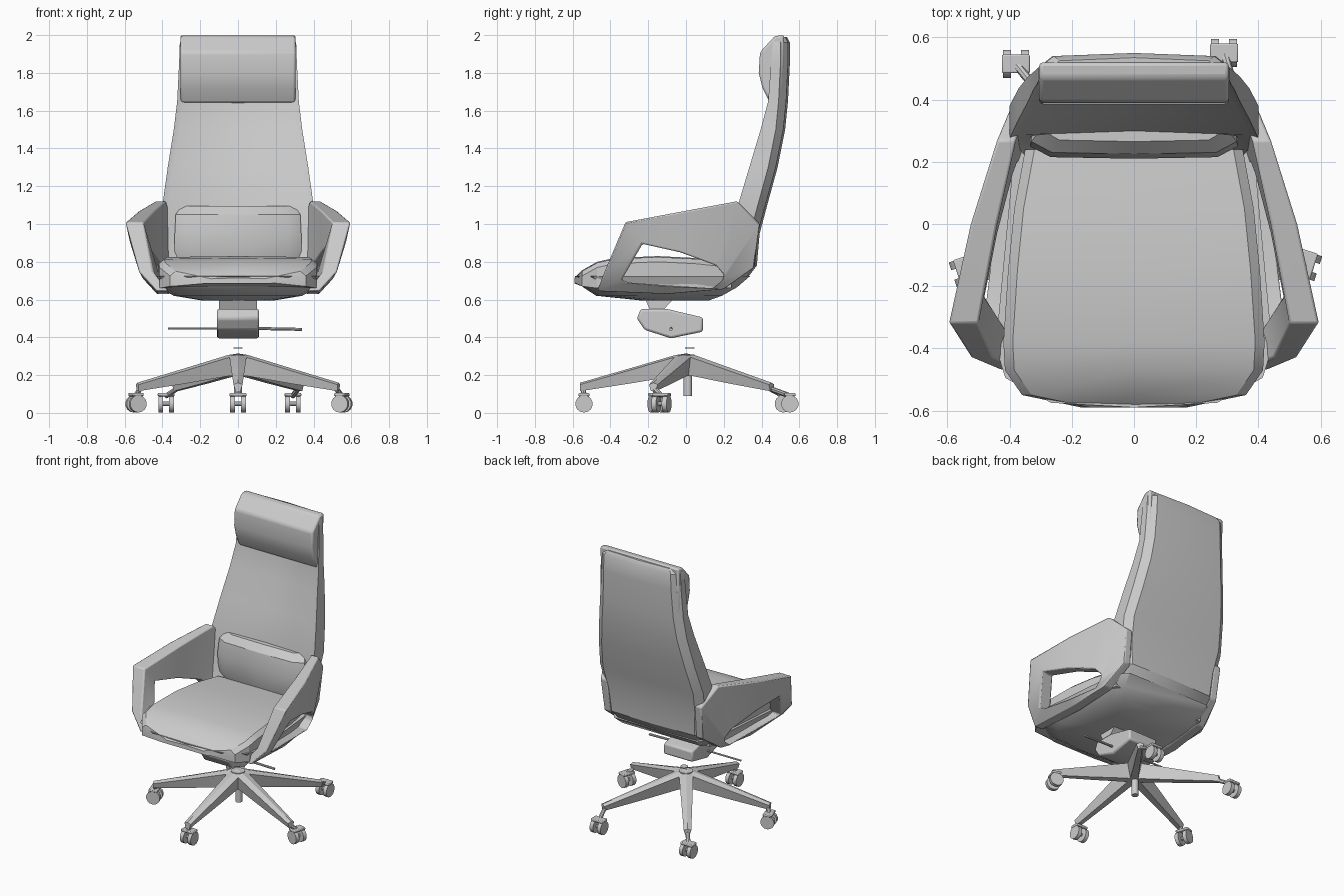
import bpy, bmesh, math
from mathutils import Matrix, Vector

if "Cube" in bpy.data.objects:
    bpy.data.objects.remove(bpy.data.objects["Cube"])


def loft(name, rings, bevel=0.0, wrap=False, mirror=False, angle=30):
    """Skin closed rings of points; wrap joins last ring to first, otherwise cap the ends."""
    bm = bmesh.new()
    vs = [[bm.verts.new(p) for p in r] for r in rings]
    n = len(vs[0])
    pairs = list(zip(vs, vs[1:])) + ([(vs[-1], vs[0])] if wrap else [])
    for a, b in pairs:
        for i in range(n):
            j = (i + 1) % n
            bm.faces.new((a[i], a[j], b[j], b[i]))
    if not wrap:
        bm.faces.new(vs[0])
        bm.faces.new(vs[-1])
    bmesh.ops.recalc_face_normals(bm, faces=bm.faces)
    return finish(name, bm, bevel, mirror, angle)


def finish(name, bm, bevel=0.0, mirror=False, angle=30):
    me = bpy.data.meshes.new(name)
    bm.to_mesh(me)
    bm.free()
    ob = bpy.data.objects.new(name, me)
    bpy.context.collection.objects.link(ob)
    bpy.ops.object.select_all(action='DESELECT')
    ob.select_set(True)
    bpy.context.view_layer.objects.active = ob
    bpy.ops.object.shade_smooth_by_angle(angle=math.radians(angle))
    if mirror:
        ob.modifiers.new("mirror", 'MIRROR')
    if bevel:
        b = ob.modifiers.new("bevel", 'BEVEL')
        b.width, b.segments, b.limit_method = bevel, 2, 'ANGLE'
    return ob


def extrude_x(name, profile, hw, bevel=0.0):
    return loft(name, [[(x, y, z) for y, z in profile] for x in (-hw, hw)], bevel)


def cylinder(name, p0, p1, r, seg=16):
    p0, p1 = Vector(p0), Vector(p1)
    d = p1 - p0
    bm = bmesh.new()
    m = Matrix.Translation((p0 + p1) / 2) @ d.to_track_quat('Z', 'Y').to_matrix().to_4x4()
    bmesh.ops.create_cone(bm, cap_ends=True, segments=seg, radius1=r, radius2=r,
                          depth=d.length, matrix=m)
    return finish(name, bm)


# Backrest shell: z, half width, front y, back y
back = [(.72, .35, .22, .33), (.78, .37, .24, .375), (.95, .385, .26, .39), (1.1, .40, .275, .43),
        (1.3, .372, .335, .485), (1.5, .34, .395, .525), (1.65, .322, .435, .54),
        (1.85, .312, .45, .55), (1.96, .308, .46, .55), (1.99, .29, .47, .535)]
loft("backrest", [[(-w, f, z), (-w + .03, f + .012, z), (0, f + .025, z), (w - .03, f + .012, z),
                   (w, f, z), (w, b - .05, z), (w - .05, b - .01, z), (0, b, z),
                   (-w + .05, b - .01, z), (-w, b - .05, z)] for z, w, f, b in back])

# Headrest pad wrapped over the top of the back
extrude_x("headrest", [(.445, 1.64), (.405, 1.72), (.385, 1.80), (.392, 1.91), (.47, 1.995),
                       (.52, 2.0), (.51, 1.65)], .305, .012)

# Lumbar cushion: z, half width, front y
lumbar = [(.77, .31, .24), (.82, .335, .225), (.95, .335, .21), (1.05, .33, .225), (1.095, .30, .265)]
loft("lumbar_cushion", [[(-w, f + .04, z), (-w * .8, f + .005, z), (0, f, z), (w * .8, f + .005, z),
                         (w, f + .04, z), (w, .31, z), (-w, .31, z)] for z, w, f in lumbar])

# Seat cushion: y, half width, bottom z, top z
seat = [(-.59, .17, .69, .715), (-.55, .36, .67, .755), (-.47, .415, .66, .80), (-.38, .42, .66, .82),
        (-.15, .405, .66, .83), (.05, .385, .66, .82), (.24, .35, .66, .80)]
loft("seat_cushion", [[(-w, y, b), (-w, y, t - .03), (-w + .03, y, t - .005), (0, y, t),
                       (w - .03, y, t - .005), (w, y, t - .03), (w, y, b)] for y, w, b, t in seat])

# Seat pan: z, half width, front y, rear y
pan = [(.595, .19, -.22, .12), (.62, .34, -.46, .19), (.665, .42, -.53, .27), (.725, .445, -.575, .34)]
loft("seat_pan", [[(-.6 * w, a, z), (0, a - .015, z), (.6 * w, a, z), (.93 * w, a + .08, z),
                   (w, a + .18, z), (.86 * w, b - .08, z), (.72 * w, b, z), (-.72 * w, b, z),
                   (-.86 * w, b - .08, z), (-w, a + .18, z), (-.93 * w, a + .08, z)]
                  for z, w, a, b in pan])

# Arm loop: outer outline and hole outline, each y, z, outer x, inner x
rim = [(-.32, 1.01, .595, .50), (0, 1.07, .525, .44), (.27, 1.12, .44, .38), (.39, 1.0, .39, .34),
       (.36, .77, .38, .33), (.2, .655, .41, .35), (-.1, .63, .43, .36), (-.47, .645, .43, .37),
       (-.43, .75, .525, .45)]
hole = [(-.23, .895, .57, .48), (-.03, .85, .52, .44), (.16, .78, .465, .39), (.2, .73, .445, .375),
        (.19, .70, .44, .37), (.14, .66, .44, .37), (-.1, .675, .46, .38), (-.3, .69, .485, .40),
        (-.34, .705, .50, .41)]
loft("arms", [[(o, y, z) for y, z, o, i in rim], [(o, y, z) for y, z, o, i in hole],
              [(i, y, z) for y, z, o, i in hole], [(i, y, z) for y, z, o, i in rim]],
     wrap=True, mirror=True, bevel=.008)

# Tilt mechanism, mounting plate and levers
extrude_x("tilt_mechanism", [(-.26, .50), (-.24, .55), (-.1, .55), (.09, .505), (.09, .43),
                             (-.08, .395), (-.22, .44)], .112, .012)
extrude_x("mounting_plate", [(-.22, .61), (-.19, .545), (-.12, .545), (-.06, .61)], .10)
cylinder("left_lever", (-.37, -.08, .447), (-.1, -.08, .447), .006, 8)
cylinder("right_lever", (.1, -.08, .447), (.34, -.08, .442), .008, 8)

# Hub and column
cylinder("hub", (0, 0, .20), (0, 0, .31), .045)
cylinder("column_foot", (0, .01, .09), (0, .01, .2), .022)
cylinder("column_ring", (0, .02, .34), (0, .02, .347), .025)

# Five-star base with tapered legs and swivelled twin-wheel casters
casters = [(0, -.54), (.55, -.13), (.29, .55), (-.38, .515), (-.54, -.15)]
for k, (cx, cy) in enumerate(casters):
    a = math.radians(-90 + 72 * k)
    d, s = Vector((math.cos(a), math.sin(a), 0)), Vector((-math.sin(a), math.cos(a), 0))
    rows = [(.0, .045, .20, .315), (.06, .045, .195, .305), (.3, .035, .155, .235), (.56, .024, .115, .16)]
    loft("base_leg", [[d * r - s * w * .55 + Vector((0, 0, b)), d * r - s * w + Vector((0, 0, t - .01)),
                       d * r + Vector((0, 0, t)), d * r + s * w + Vector((0, 0, t - .01)),
                       d * r + s * w * .55 + Vector((0, 0, b))] for r, w, b, t in rows], angle=20)
    c = Vector((cx, cy, .048))
    tip = d * .545
    cylinder("caster_stem", (tip.x, tip.y, .13), (cx, cy, .09), .014, 8)
    ax = Vector((1, 0, 0)) if k in (0, 2, 3) else s
    for side in (-1, 1):
        cylinder("caster_wheel", c + ax * side * .016, c + ax * side * .042, .046, 14)
    cylinder("caster_axle", c - ax * .03, c + ax * .03, .012, 8)
    side_ax = Vector((-ax.y, ax.x, 0))
    loft("caster_hood", [[c + ax * x * .045 + side_ax * y * .03 + Vector((0, 0, z)) for x, y in
                          ((-1, -1), (1, -1), (1, 1), (-1, 1))] for z in (.04, .057)], .005)
